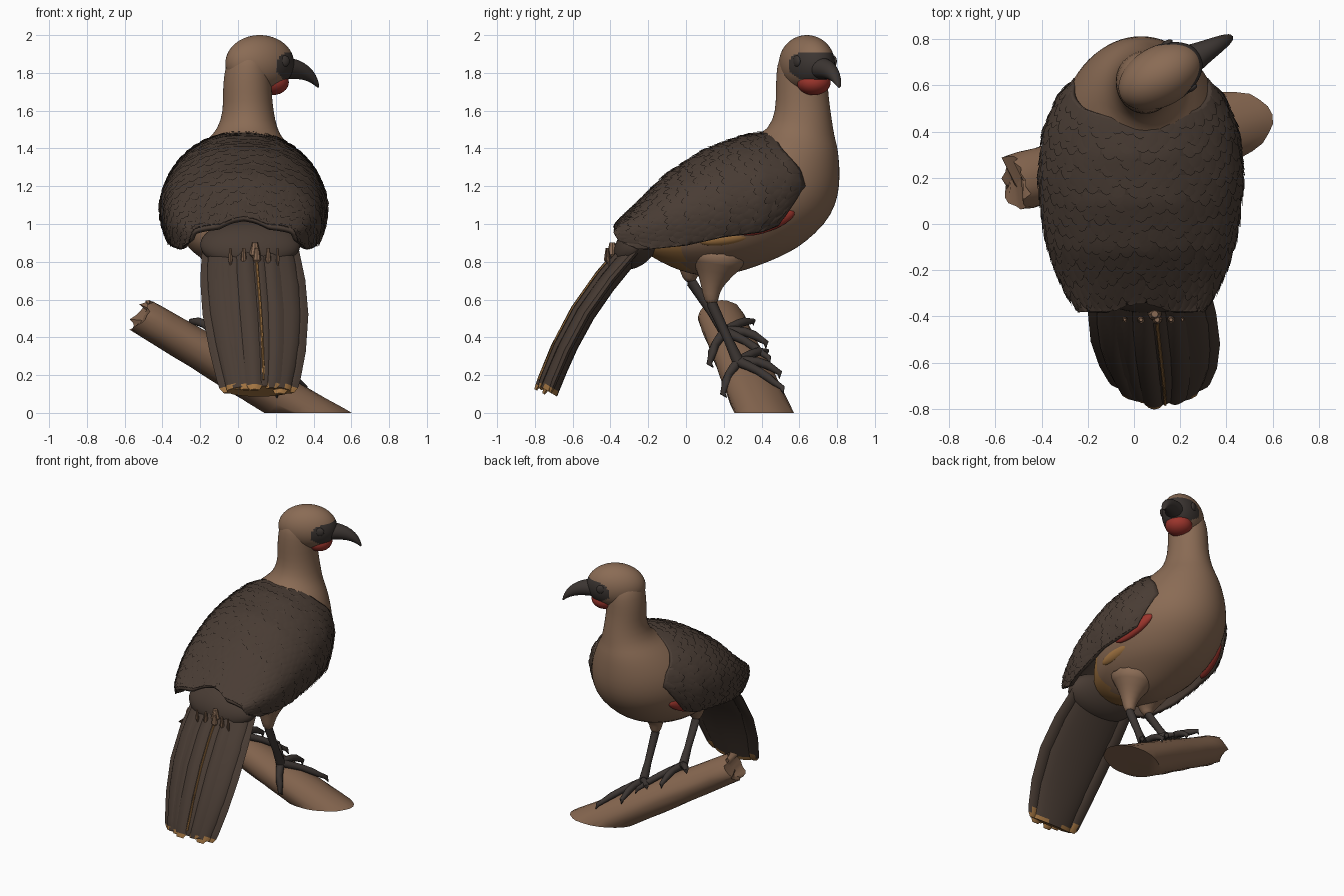
import bpy, bmesh, math, random
from mathutils import Vector as V, Matrix

if "Cube" in bpy.data.objects:
    bpy.data.objects.remove(bpy.data.objects["Cube"])
random.seed(4)

def mat(name, c):
    m = bpy.data.materials.new(name)
    m.diffuse_color = (*c, 1)
    m.use_nodes = True
    m.node_tree.nodes["Principled BSDF"].inputs["Base Color"].default_value = m.diffuse_color
    return m
BROWN = mat("brown plumage", (0.255, 0.148, 0.09))
DARK = mat("dark feathers", (0.066, 0.045, 0.034))
BLACK = mat("bare dark skin", (0.045, 0.036, 0.032))
RED = mat("red", (0.33, 0.035, 0.025))
ORANGE = mat("orange", (0.37, 0.18, 0.055))
WOOD = mat("branch wood", (0.24, 0.135, 0.08))

def finish(name, bm, mats, rule=None, sub=0, angle=40):
    """Turn a bmesh into a smooth object; rule(face centre) picks the material."""
    bmesh.ops.recalc_face_normals(bm, faces=bm.faces)
    for f in bm.faces:
        f.smooth = True
        if rule:
            f.material_index = rule(f.calc_center_median())
    me = bpy.data.meshes.new(name)
    bm.to_mesh(me)
    bm.free()
    for m in mats:
        me.materials.append(m)
    me.set_sharp_from_angle(angle=math.radians(angle))
    ob = bpy.data.objects.new(name, me)
    bpy.context.collection.objects.link(ob)
    if sub:
        s = ob.modifiers.new("smooth", 'SUBSURF')
        s.levels = s.render_levels = sub
    return ob

def loft(bm, rings):
    vs = [[bm.verts.new(p) for p in r] for r in rings]
    n = len(vs[0])
    for a, b in zip(vs, vs[1:]):
        for i in range(n):
            bm.faces.new((a[i], a[(i + 1) % n], b[(i + 1) % n], b[i]))
    bm.faces.new(vs[0])
    bm.faces.new(vs[-1])

def tube(bm, pts, radii, n=10, squash=1.0, wobble=0.0):
    pts = [V(p) for p in pts]
    rings = []
    for i, (p, r) in enumerate(zip(pts, radii)):
        t = (pts[min(i + 1, len(pts) - 1)] - pts[max(i - 1, 0)]).normalized()
        a = t.cross(V((0, 0, 1)) if abs(t.z) < 0.9 else V((1, 0, 0))).normalized()
        b = t.cross(a)
        ring = []
        for k in range(n):
            w = 2 * math.pi * k / n
            q = r * (1 + random.uniform(-wobble, wobble))
            ring.append(p + a * q * math.cos(w) + b * q * squash * math.sin(w))
        rings.append(ring)
    loft(bm, rings)

def interp(tab, v):
    if v <= tab[0][0]:
        return tab[0][1]
    for (a, p), (b, q) in zip(tab, tab[1:]):
        if v <= b:
            return p + (q - p) * (v - a) / (b - a)
    return tab[-1][1]

def ellipsoid(name, c, r, mats, rot=Matrix(), rule=None, seg=40):
    bm = bmesh.new()
    bmesh.ops.create_uvsphere(bm, u_segments=seg, v_segments=seg * 2 // 3, radius=1)
    bmesh.ops.transform(bm, matrix=Matrix.Diagonal((*r, 1)), verts=bm.verts)
    ob = finish(name, bm, mats, rule)
    ob.matrix_world = Matrix.Translation(c) @ rot
    return ob

# Body and neck: horizontal slices (z, centre x, half width, back y, front y)
slices = [(1.93, .065, .07, .53, .68), (1.87, .055, .112, .487, .73), (1.8, .052, .125, .478, .75), (1.7, .048, .13, .475, .752),
          (1.6, .055, .132, .475, .765), (1.5, .05, .158, .44, .78), (1.45, .04, .2, .34, .79),
          (1.4, .035, .25, .22, .805), (1.3, .03, .32, .05, .815), (1.2, .03, .36, -.05, .815),
          (1.1, .03, .375, -.13, .795), (1.0, .03, .365, -.21, .74), (.9, .03, .315, -.25, .63),
          (.85, .03, .27, -.22, .55), (.8, .03, .2, -.14, .44), (.75, .03, .12, -.03, .3), (.725, .03, .04, .08, .18)]
bm = bmesh.new()
loft(bm, [[V((cx + rx * math.cos(w), (y0 + y1) / 2 + (y1 - y0) / 2 * math.sin(w), z))
           for w in [2 * math.pi * k / 36 for k in range(36)]] for z, cx, rx, y0, y1 in slices])
finish("body", bm, [BROWN, ORANGE], lambda c: int(c.y < 0 and c.z < .95 and c.x > -.15), 1, 180)

# Head, beak, eyes and throat, all turned towards the right
turn = Matrix.Rotation(math.atan2(.48, .87), 4, 'Z')
hc = V((.115, .64, 1.85))
ellipsoid("head", hc, (.195, .13, .15), [BROWN, BLACK], turn,
          lambda c: int(c.x > 0 and ((c.x - .14) / .11) ** 2 + ((c.z + .015) / .075) ** 2 < 1), 72)
bm = bmesh.new()
loft(bm, [[V((f, ry * math.cos(w), z - 1.85 + rz * math.sin(w))) for w in [math.pi * k / 8 for k in range(16)]]
          for f, z, rz, ry in [(.1, 1.825, .062, .085), (.17, 1.825, .058, .062), (.23, 1.82, .052, .048),
                               (.29, 1.8, .042, .036), (.335, 1.765, .031, .024), (.358, 1.725, .012, .01)]])
finish("beak", bm, [BLACK], None, 1, 180).matrix_world = Matrix.Translation(hc) @ turn
for s in (-1, 1):
    ellipsoid("eye", hc + turn @ V((.09, s * .11, .012)), (.03, .014, .03), [BLACK], turn, None, 20)
ellipsoid("throat", hc + turn @ V((.075, 0, -.1)), (.088, .09, .068), [RED], turn, None, 30)

# Folded wings and mantle: one arched surface, s runs front to back, t across
YF = [(0, .43), (.35, .5), (.6, .6), (.75, .625), (.9, .58), (1, .48)]
YB = [(0, -.33), (.1, -.34), (.3, -.38), (.75, -.37), (.9, -.34), (1, -.24)]
ZT = [(-.37, .985), (-.25, 1.1), (-.1, 1.25), (.1, 1.38), (.3, 1.455), (.45, 1.48)]
ZC = [(-.37, .95), (-.2, .98), (0, 1.03), (.2, 1.08), (.4, 1.12), (.6, 1.2)]
ZB = [(-.37, .88), (-.2, .87), (0, .89), (.2, .935), (.4, .96), (.5, 1.0), (.6, 1.12)]
HW = [(-.38, .25), (-.3, .31), (-.2, .355), (-.1, .39), (0, .41), (.2, .43), (.4, .41), (.55, .345), (.62, .28)]

def wing(s, t):
    u = abs(t)
    y = interp(YF, u) * (1 - s) + interp(YB, u) * s
    hw, zt, zc, zb = (interp(tab, y) for tab in (HW, ZT, ZC, ZB))
    if u <= .75:
        a = u / .75 * math.pi / 2
        x, z = hw * math.sin(a), zc + (zt - zc) * math.cos(a)
    else:
        k = (u - .75) / .25
        x, z = hw * (1 - .08 * k * k), zc - (zc - zb) * k
    return V((.03 + math.copysign(x, t), y, z))

def wing_out(s, t, lift):
    e = .01
    n = (wing(s + e, t) - wing(s - e, t)).cross(wing(s, t + e) - wing(s, t - e))
    n.normalize()
    if n.dot(wing(s, t) - V((.03, .15, 1.0))) < 0:
        n = -n
    return wing(s, t) + n * lift

bm = bmesh.new()
NS, NT = 30, 48
g = [[bm.verts.new(wing(i / NS, -1 + 2 * j / NT)) for j in range(NT + 1)] for i in range(NS + 1)]
for i in range(NS):
    for j in range(NT):
        bm.faces.new((g[i][j], g[i][j + 1], g[i + 1][j + 1], g[i + 1][j]))
sol = finish("wing_mantle", bm, [DARK], None, 0, 180).modifiers.new("thick", 'SOLIDIFY')
sol.thickness, sol.offset = .025, 0

# Overlapping feathers on the wings
leaf = [(0, -.5), (0, .5), (.6, .52), (.88, .3), (1, 0), (.88, -.3), (.6, -.52)]
bm = bmesh.new()
R, C = 21, 30
for i in range(R):
    for j in range(C + 1):
        t0 = -1 + 2 * (j + .5 * (i % 2)) / C + random.uniform(-.015, .015)
        s0 = i / R + random.uniform(-.014, .014)
        ln = random.uniform(.07, .09)
        def pt(u, v):
            t = max(-.99, min(.99, t0 + v * 2.2 / C))
            return wing_out(max(.005, min(1.0, s0 + u * ln)), t, .012 + .008 * u + .003 * (1 - 4 * v * v))
        rim = [bm.verts.new(pt(u, v)) for u, v in leaf]
        mid = bm.verts.new(pt(.55, 0))
        for k in range(7):
            bm.faces.new((rim[k], rim[(k + 1) % 7], mid))
finish("wing_feathers", bm, [DARK], None, 0, 60)

# Red lining and orange flank below each wing edge
for s in (-1, 1):
    ellipsoid("wing_lining", (.03 + s * .33, .43, 1.01), (.035, .16, .05), [RED],
              Matrix.Rotation(s * .25, 4, 'Z') @ Matrix.Rotation(.35, 4, 'X'), None, 24)
    ellipsoid("flank", (.03 + s * .29, .22, .935), (.04, .16, .045), [ORANGE], Matrix.Rotation(.15, 4, 'X'), None, 24)

# Tail: a solid core under long overlapping feathers, with orange ends
UP = V((0, -.86, .51))
ellipsoid("tail_coverts", (.065, -.26, .89), (.265, .15, .1), [DARK], Matrix.Rotation(.85, 4, 'X'))
def tail(k):
    c = V((.065 + .045 * k * k, -.315, .92)).lerp(V((.11, -.79, .15)), k)
    return c + UP * .05 * math.sin(math.pi * min(k, 1)), .21 + .03 * math.sin(math.pi * k) - .05 * k * k
bm = bmesh.new()
rings = []
for k in (0, .15, .3, .5, .7, .85, .97, 1.0):
    c, w = tail(k)
    rings.append([c - UP * .07 + V((w * 1.05 * math.cos(a), 0, 0)) + UP * (.055 * math.sin(a))
                  for a in [2 * math.pi * j / 20 for j in range(20)]])
loft(bm, rings)
finish("tail_core", bm, [DARK, ORANGE], lambda c: int(c.z < .14 and c.y < -.68), 0, 50)
bm = bmesh.new()
for i in range(8):
    u = -1 + 2 * i / 7
    stretch = 1 + random.uniform(-.02, .015)
    rings = []
    for k, w, th in [(0, .045, .02), (.25, .05, .022), (.5, .052, .022), (.75, .05, .022), (.94, .046, .02),
                     (.985, .042, .018), (1.015, .026, .01)]:
        c, spread = tail(k * stretch)
        c = c + V((u * spread, 0, 0)) - UP * (.02 + .075 * u * u - .01 * (i % 2))
        rings.append([c + V((a * w, 0, 0)) + UP * b * th for a, b in
                      [(-1, 0), (-.5, .7), (0, 1), (.5, .7), (1, 0), (.5, -.6), (-.5, -.6)]])
    loft(bm, rings)
finish("tail_feathers", bm, [DARK, ORANGE], lambda c: int(c.z < .145 and c.y < -.65), 0, 35)
bm = bmesh.new()
tube(bm, [tail(k)[0] + V((.025, 0, 0)) + UP * .001 for k in (.1, .3, .5, .7, .9, .97)], [.007] * 6, 6)
finish("tail_stripe", bm, [ORANGE])
# Ragged brown tufts at the tail root
bm = bmesh.new()
for x, k, r in [(.09, .06, .03), (.1, .1, .022), (.03, .1, .016), (.16, .1, .016), (-.04, .1, .012), (.21, .1, .01)]:
    c, w = tail(k)
    tube(bm, [V((x, c.y, c.z)) + UP * .045, V((x, c.y, c.z)) + UP * .02 + V((0, -.02, -.05)),
              V((x, c.y, c.z)) + V((0, -.03, -.07))], [r * .5, r, .004], 8)
finish("rump_tufts", bm, [BROWN])

# Branch: sloping log, broken upper end, sawn flat at the ground
def branch(x):
    return V((x, .315 + .265 * x, .213 - .59 * x))
bm = bmesh.new()
xs = [-.42, -.49, -.515, -.47, -.4, -.3, -.2, -.1, 0, .1, .2, .3, .4, .5, .65]
rad = [.05, .085, .118, .125, .125, .128, .132, .136, .14, .144, .147, .15, .153, .155, .155]
tube(bm, [branch(x) for x in xs], rad, 24, .78, .025)
bm.verts.ensure_lookup_table()
for v in bm.verts[48:72]:
    v.co.x += random.uniform(-.02, .02)
bmesh.ops.bisect_plane(bm, geom=bm.verts[:] + bm.edges[:] + bm.faces[:], plane_co=(0, 0, 0),
                       plane_no=(0, 0, 1), clear_inner=True)
bmesh.ops.holes_fill(bm, edges=[e for e in bm.edges if e.is_boundary], sides=0)
finish("branch", bm, [WOOD], None, 0, 50)

# Legs and feet gripping the branch
def grip(x, phi, k=1.12):
    return branch(x) + V((0, .143 * k * math.sin(phi), .13 * k * math.cos(phi)))
for side, fx, thigh, rt in [("right", .15, [(.14, .17, .86), (.145, .16, .78), (.15, .14, .7), (.15, .13, .63), (.15, .14, .57)], [.2, .13, .07, .045, .032]),
                            ("left", -.12, [(-.08, .08, .9), (-.09, .05, .81), (-.095, .01, .74), (-.1, .03, .69)], [.18, .11, .05, .03])]:
    bm = bmesh.new()
    tube(bm, thigh, rt, 14)
    finish(side + "_thigh", bm, [BROWN], None, 1, 180)
    foot = grip(fx, -.45, 1.25)
    bm = bmesh.new()
    top = V(thigh[-1])
    tube(bm, [V(thigh[-2]), top, top.lerp(foot, .6), foot], [.028, .028, .024, .032])
    for dx, end in [(-.12, .55), (.02, .75), (.19, .5), (.05, -1.4)]:
        path = [foot] + [grip(fx + dx * k, -.45 + (end + .45) * k, 1.2 - .04 * k) for k in (.25, .5, .75, .9)]
        path.append(grip(fx + dx * 1.08, -.45 + (end + .45) * 1.12, 1.22))
        path.append(grip(fx + dx * 1.14, -.45 + (end + .45) * 1.25, 1.08))
        tube(bm, path, [.028, .026, .023, .023, .019, .015, .003], 8)
    finish(side + "_foot", bm, [BLACK], None, 0, 60)
